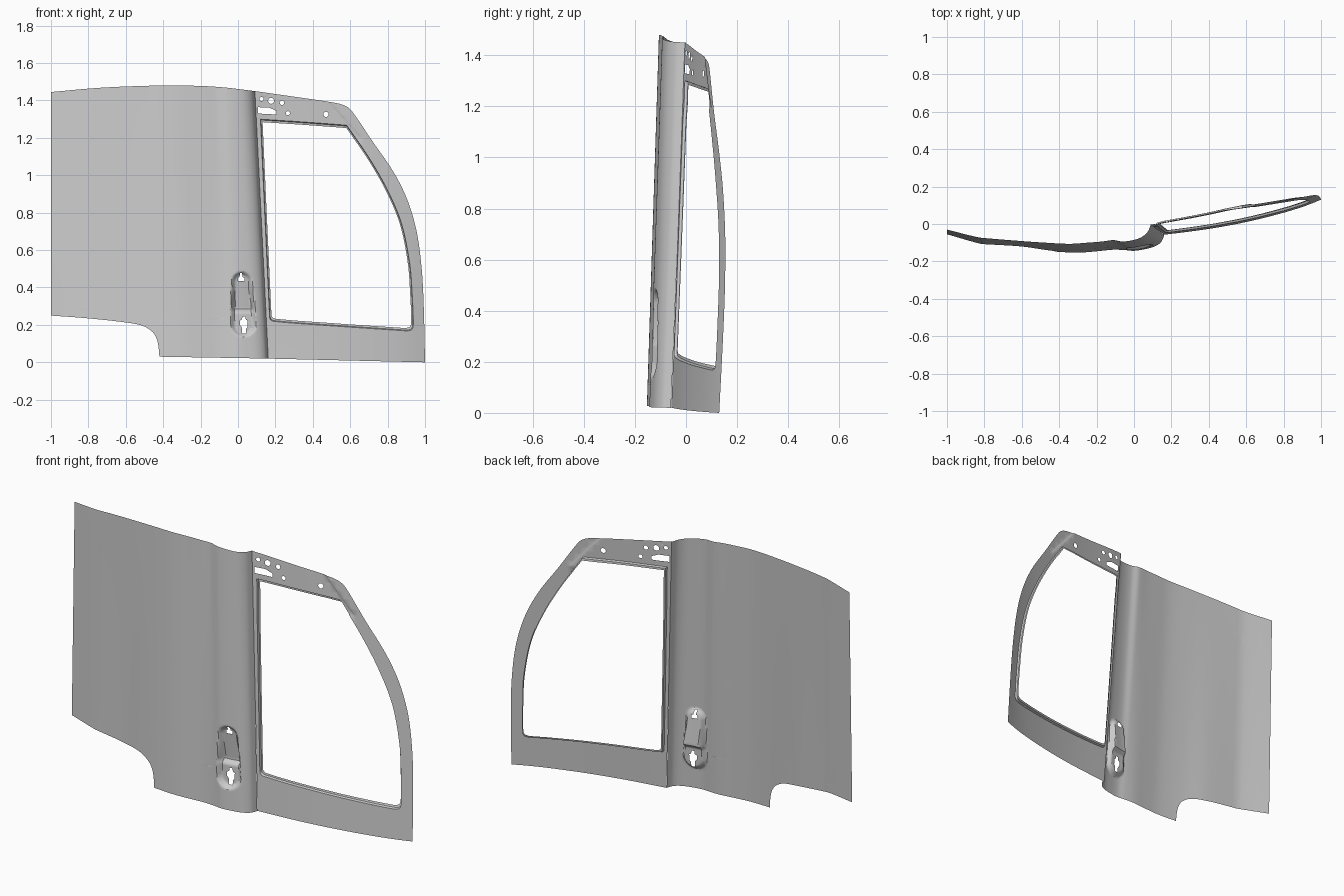
import bpy, bmesh, math
from mathutils import Vector

if "Cube" in bpy.data.objects:
    bpy.data.objects.remove(bpy.data.objects["Cube"])

def clamp(v): return max(0.0, min(1.0, v))
def ease(v):
    v = clamp(v)
    return v * v * (3 - 2 * v)

def hermite(t, xs, ys):
    # smooth curve through unevenly spaced points
    n = len(xs)
    def slope(i):
        a, b = max(i - 1, 0), min(i + 1, n - 1)
        return (ys[b] - ys[a]) / (xs[b] - xs[a])
    t = max(xs[0], min(xs[-1], t))
    i = next(k for k in range(n - 1) if t <= xs[k + 1])
    h = xs[i + 1] - xs[i]
    u = (t - xs[i]) / h
    return ((2*u**3 - 3*u*u + 1) * ys[i] + (u**3 - 2*u*u + u) * h * slope(i)
            + (3*u*u - 2*u**3) * ys[i + 1] + (u**3 - u*u) * h * slope(i + 1))

def smooth(pts, n=6):
    # open curve through 2D points
    ts = [0.0]
    for a, b in zip(pts, pts[1:]):
        ts.append(ts[-1] + math.dist(a, b))
    out = []
    for i in range(len(pts) - 1):
        for k in range(n):
            t = ts[i] + (ts[i + 1] - ts[i]) * k / n
            out.append(tuple(hermite(t, ts, [p[c] for p in pts]) for c in (0, 1)))
    return out + [pts[-1]]

def circle(x, z, r, n=16):
    return [(x + r * math.cos(2*math.pi*k/n), z + r * math.sin(2*math.pi*k/n)) for k in range(n)]

# Surface of the sliding-side panel
PX = [-1, -.82, -.78, -.6, -.45, -.3, -.2, -.11, -.05, .0, .06, .113, .148, .163]
PB = [-.06, -.112, -.115, -.125, -.146, -.154, -.147, -.138, -.14, -.144, -.135, -.12, -.095, -.06]
PT = [-.03, -.072, -.076, -.09, -.1, -.107, -.101, -.094, -.087, -.094, -.087, -.069, -.038, 0]

def edge_x(z): return .163 - .05 * z
def shear(x): return .05 * clamp((x + 1) / 1.08)

def handle_depth(x, z):
    t = clamp((z - .205) / .225)
    r = .072 - .014 * t
    d = r - math.hypot(x - (.03 - .01 * t), z - (.205 + .225 * t))
    upper = .022 + .024 * clamp((.45 - z) / .16)
    shelf = ease((z - .262) / .024)
    return ease(d / .026) * (.024 * (1 - shelf) + upper * shelf)

def panel_y(x, z):
    s = x + shear(x) * z
    t = z / 1.45
    return hermite(s, PX, PB) * (1 - t) + hermite(s, PX, PT) * t + handle_depth(x, z)

# Surface of the window frame
FX = [.08, .163, .4, .6, .8, .92, 1]
FB = [-.066, -.058, -.027, .01, .06, .098, .13]
SEAM = Vector((.75, 0, .66)).normalized()
SEAM_P = Vector((.545, 0, 1.33))

def frame_y(x, z):
    y = hermite(x, FX, FB) + z * (.042 + .018 * clamp((x - .1) / .4))
    d = (Vector((x, 0, z)) - SEAM_P).dot(SEAM)
    if z > 1.2:
        y += .005 * (1 - ease((d + .006) / .012)) * clamp((x - .1) / .05)
    return y

def sheet(name, loops, cuts, func):
    # fill outline with holes, slice it into a grid, then bend it
    cu = bpy.data.curves.new(name, 'CURVE')
    cu.dimensions, cu.fill_mode = '2D', 'FRONT'
    for loop in loops:
        sp = cu.splines.new('POLY')
        sp.points.add(len(loop) - 1)
        for p, (x, z) in zip(sp.points, loop):
            p.co = (x, z, 0, 1)
        sp.use_cyclic_u = True
    tmp = bpy.data.objects.new(name + "_outline", cu)
    bpy.context.collection.objects.link(tmp)
    me = bpy.data.meshes.new_from_object(
        tmp.evaluated_get(bpy.context.evaluated_depsgraph_get()))
    bpy.data.objects.remove(tmp)
    bm = bmesh.new()
    bm.from_mesh(me)
    for v in bm.verts:
        v.co = (v.co.x, 0, v.co.y)
    bmesh.ops.remove_doubles(bm, verts=bm.verts[:], dist=1e-5)
    for co, no in cuts:
        bmesh.ops.bisect_plane(bm, geom=bm.verts[:] + bm.edges[:] + bm.faces[:],
                               dist=1e-5, plane_co=co, plane_no=no)
    bm.normal_update()
    bmesh.ops.reverse_faces(bm, faces=[f for f in bm.faces if f.normal.y > 0])
    for v in bm.verts:
        v.co.y = func(v.co.x, v.co.z)
    return finish(name, bm, me)

def finish(name, bm, me):
    bm.to_mesh(me)
    bm.free()
    ob = bpy.data.objects.new(name, me)
    bpy.context.collection.objects.link(ob)
    bpy.ops.object.select_all(action='DESELECT')
    ob.select_set(True)
    bpy.context.view_layer.objects.active = ob
    bpy.ops.object.shade_smooth_by_angle(angle=math.radians(35))
    return ob

def steps(a, b, d):
    n = round((b - a) / d)
    return [a + (b - a) * k / n for k in range(n + 1)]

# Side panel with wheel cut-out and latch holes
top = smooth([(-1, 1.445), (-.75, 1.467), (-.5, 1.478), (-.3, 1.48), (-.1, 1.472), (edge_x(1.45), 1.45)])
arch = smooth([(-1, .25), (-.8, .235), (-.6, .213), (-.51, .195), (-.455, .16), (-.43, .11), (-.42, .03)])
outline = arch + [(edge_x(.02), .02)] + top[::-1]
upper_hole = [(.0, .435), (.035, .435), (.035, .452), (.024, .456), (.022, .478), (.01, .478),
              (.009, .456), (.0, .452)]
lower_hole = [(.022, .155), (.042, .155), (.044, .18), (.052, .19), (.052, .222), (.042, .228),
              (.038, .246), (.024, .246), (.022, .23), (.01, .222), (.01, .2), (.022, .185)]
xs = steps(-.96, -.06, .03) + steps(-.045, .145, .0075) + [.15, .154, .158]
cuts = [((x, 0, 0), (1, 0, shear(x))) for x in xs]
cuts += [((0, 0, z), (0, 0, 1)) for z in steps(.12, .5, .0075) + steps(.56, 1.44, .08)]
sheet("side_panel", [outline, upper_hole, lower_hole], cuts, panel_y)

# Window frame with rail holes
pillar = smooth([(1, 0), (.993, .3), (.982, .5), (.955, .7), (.905, .87), (.83, 1.02), (.72, 1.18),
                 (.615, 1.335), (.585, 1.365), (.53, 1.385), (.3, 1.42), (edge_x(1.45), 1.45)])
window = (smooth([(.12, 1.3), (.35, 1.285), (.58, 1.268)], 8)
          + smooth([(.583, 1.265), (.7, 1.095), (.8, .92), (.875, .74), (.918, .53), (.932, .35), (.937, .2),
                    (.93, .175), (.91, .168)], 6)
          + smooth([(.9, .168), (.5, .195), (.19, .219), (.172, .23), (.168, .26)], 6)
          + smooth([(.166, .3), (.145, .75), (.121, 1.28)], 8))
holes = [circle(.125, 1.408, .011), circle(.177, 1.398, .016), circle(.235, 1.388, .012),
         circle(.267, 1.332, .011), circle(.47, 1.326, .014),
         [(.108, 1.33), (.205, 1.325), (.205, 1.345), (.165, 1.362), (.108, 1.364)]]
cuts = [((x, 0, 0), (1, 0, 0)) for x in steps(.12, .96, .04)]
cuts += [((0, 0, z), (0, 0, 1)) for z in steps(.05, 1.4, .05)]
cuts += [(SEAM_P + SEAM * d, SEAM) for d in (-.006, 0, .006)]
sheet("window_frame", [[(edge_x(.02), .02)] + pillar, window] + holes, cuts, frame_y)

# Recessed lip around the window opening
bm = bmesh.new()
rings = []
for scale, depth in ((1, 0), (.992, .012), (.972, .014)):
    ring = []
    for x, z in window:
        px, pz = .53 + (x - .53) * scale, .72 + (z - .72) * scale
        ring.append(bm.verts.new((px, frame_y(x, z) + depth, pz)))
    rings.append(ring)
for a, b in zip(rings, rings[1:]):
    for i in range(len(a)):
        j = (i + 1) % len(a)
        bm.faces.new((a[i], a[j], b[j], b[i]))
bm.normal_update()
if sum(f.normal.y * f.calc_area() for f in bm.faces) > 0:
    bmesh.ops.reverse_faces(bm, faces=bm.faces[:])
finish("window_lip", bm, bpy.data.meshes.new("window_lip"))
